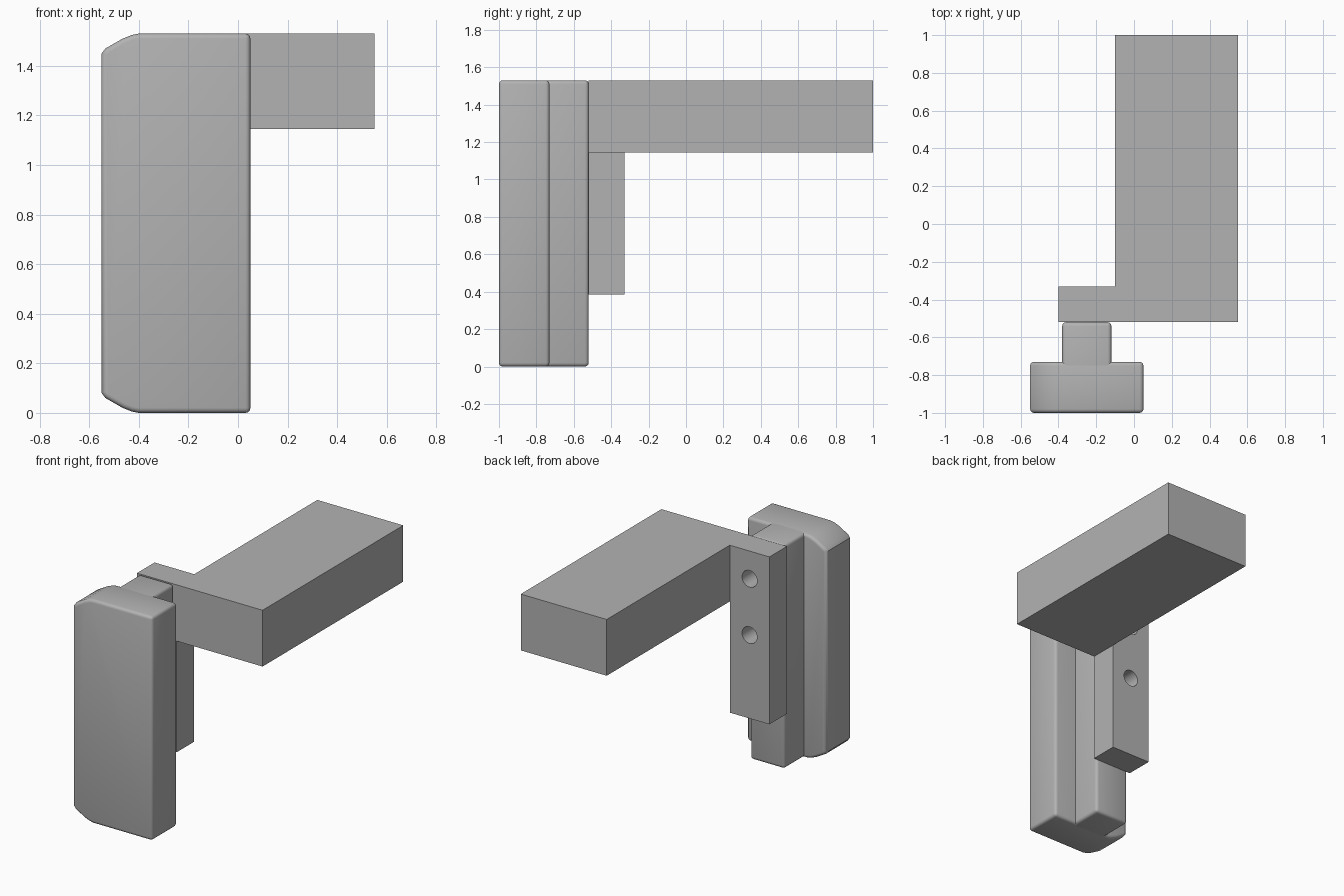
import bpy, bmesh, math
from mathutils import Matrix, Vector

if "Cube" in bpy.data.objects:
    bpy.data.objects.remove(bpy.data.objects["Cube"], do_unlink=True)

TOP = 1.53
BEVEL = 0.02

grey = bpy.data.materials.new("plain grey")
grey.use_nodes = True
grey.diffuse_color = (0.45, 0.45, 0.45, 1)
grey.node_tree.nodes["Principled BSDF"].inputs["Base Color"].default_value = (0.45, 0.45, 0.45, 1)


def finish(name, bm):
    bmesh.ops.recalc_face_normals(bm, faces=bm.faces)
    mesh = bpy.data.meshes.new(name)
    bm.to_mesh(mesh)
    bm.free()
    mesh.materials.append(grey)
    obj = bpy.data.objects.new(name, mesh)
    bpy.context.collection.objects.link(obj)
    return obj


def prism(outline, y0, y1):
    """Extrude an x-z outline from y0 back to y1."""
    bm = bmesh.new()
    face = bm.faces.new([bm.verts.new((x, y0, z)) for x, z in outline])
    new = bmesh.ops.extrude_face_region(bm, geom=[face])["geom"]
    verts = [v for v in new if isinstance(v, bmesh.types.BMVert)]
    bmesh.ops.translate(bm, verts=verts, vec=(0, y1 - y0, 0))
    bmesh.ops.recalc_face_normals(bm, faces=bm.faces)
    return bm


def rect(x0, x1, z0, z1):
    return [(x0, z0), (x1, z0), (x1, z1), (x0, z1)]


def round_edges(bm, edges):
    bmesh.ops.bevel(bm, geom=edges, offset=BEVEL, segments=3, profile=0.5,
                    affect='EDGES', clamp_overlap=True)


def shade(obj, degrees):
    bpy.ops.object.select_all(action='DESELECT')
    obj.select_set(True)
    bpy.context.view_layer.objects.active = obj
    bpy.ops.object.shade_smooth_by_angle(angle=math.radians(degrees))


def boolean(obj, other, operation):
    mod = obj.modifiers.new(operation.lower(), 'BOOLEAN')
    mod.operation = operation
    mod.solver = 'EXACT'
    mod.object = other
    bpy.context.view_layer.objects.active = obj
    bpy.ops.object.modifier_apply(modifier=mod.name)
    bpy.data.objects.remove(other, do_unlink=True)


# Grip pad: tall slab with softened corners on its outer side
corner = [(-0.40, 0.0), (-0.43, 0.006), (-0.465, 0.02), (-0.535, 0.06), (-0.55, 0.08)]
outline = [(0.05, TOP), (0.05, 0)] + corner + [(x, TOP - z) for x, z in reversed(corner)]
bm = prism(outline, -1.0, -0.73)
round_edges(bm, [e for e in bm.edges if e.calc_face_angle(0) > math.radians(40)])
shade(finish("grip_pad", bm), 35)

# Grip stem: rib behind the pad, every edge softened except where it joins
bm = prism(rect(-0.38, -0.12, 0, TOP), -0.75, -0.52)
round_edges(bm, [e for e in bm.edges if any(v.co.y > -0.6 for v in e.verts)])
shade(finish("grip_stem", bm), 35)

# Bracket: long arm joined to a hanging mounting plate
bracket = finish("bracket", prism(rect(-0.10, 0.55, 1.145, TOP), -0.52, 1.0))
plate = finish("mounting_plate", prism(rect(-0.40, -0.10, 0.385, TOP), -0.52, -0.33))

# Screw holes through the mounting plate
for z in (1.34, 0.955):
    bm = bmesh.new()
    bmesh.ops.create_cone(bm, cap_ends=True, segments=32, radius1=0.057, radius2=0.057, depth=0.5)
    bmesh.ops.transform(bm, verts=bm.verts, matrix=Matrix.Translation(Vector((-0.25, -0.425, z)))
                        @ Matrix.Rotation(math.pi / 2, 4, 'X'))
    cutter = finish("hole_cutter", bm)
    cutter.hide_render = True
    boolean(plate, cutter, 'DIFFERENCE')

boolean(bracket, plate, 'UNION')
shade(bracket, 30)
